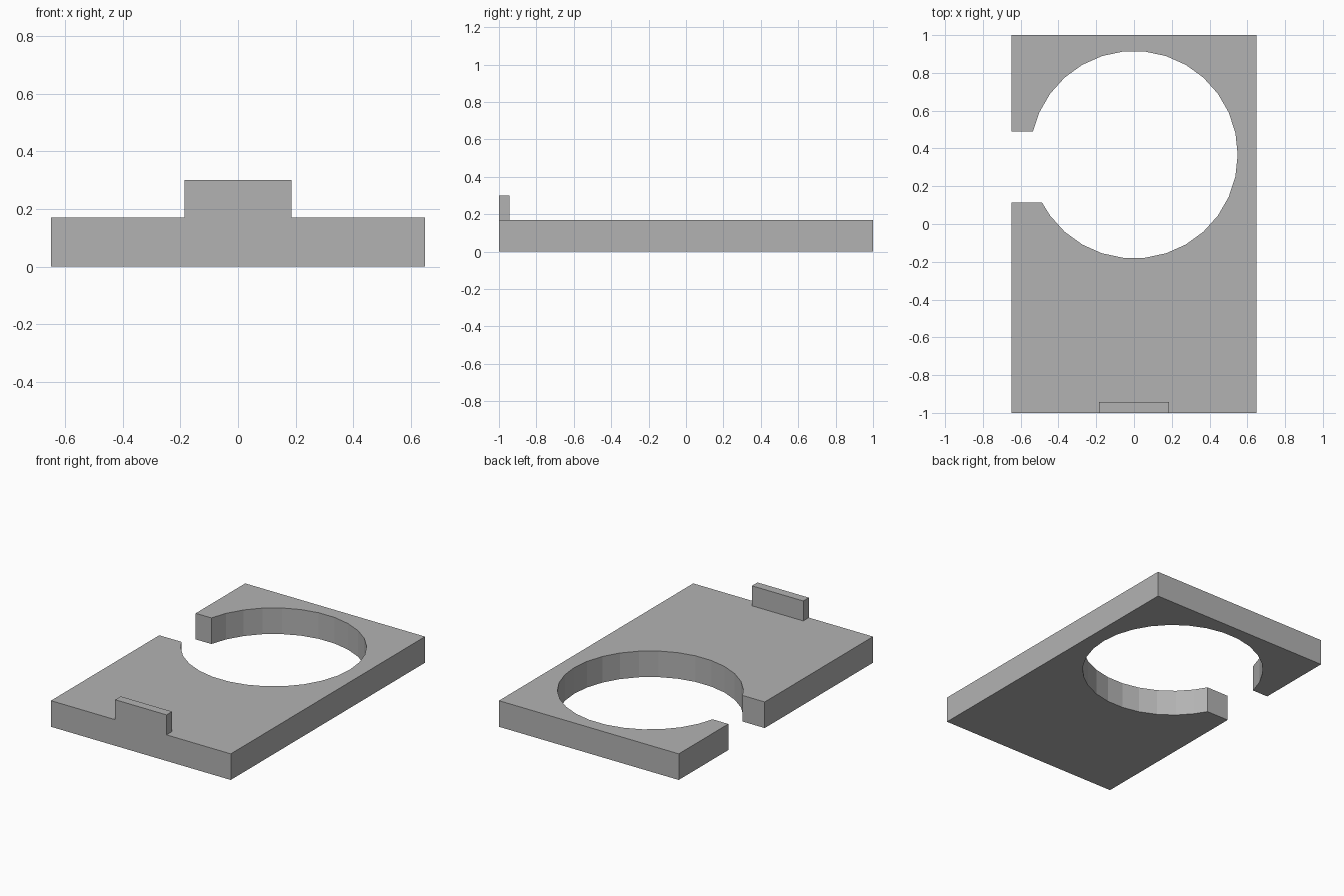
import bpy, bmesh
from math import sin, cos, radians, sqrt

if "Cube" in bpy.data.objects:
    bpy.data.objects.remove(bpy.data.objects["Cube"], do_unlink=True)

HALF_X, HALF_Y, THICK = 0.648, 1.0, 0.17
HOLE_Y, HOLE_R, HOLE_SIDES = 0.367, 0.549, 30
SLOT_LOW, SLOT_HIGH = 0.115, 0.49

grey = bpy.data.materials.new("plain_grey")
grey.use_nodes = True
grey.diffuse_color = (0.45, 0.45, 0.45, 1)
grey.node_tree.nodes["Principled BSDF"].inputs["Base Color"].default_value = grey.diffuse_color


def extrude_outline(name, outline, bottom, top):
    """Turn a flat outline into a solid slab between two heights."""
    bm = bmesh.new()
    face = bm.faces.new([bm.verts.new((x, y, bottom)) for x, y in outline])
    result = bmesh.ops.extrude_face_region(bm, geom=[face], use_keep_orig=True)
    raised = [g for g in result["geom"] if isinstance(g, bmesh.types.BMVert)]
    bmesh.ops.translate(bm, verts=raised, vec=(0, 0, top - bottom))
    bmesh.ops.recalc_face_normals(bm, faces=bm.faces)
    mesh = bpy.data.meshes.new(name)
    bm.to_mesh(mesh)
    bm.free()
    mesh.materials.append(grey)
    obj = bpy.data.objects.new(name, mesh)
    bpy.context.collection.objects.link(obj)
    return obj


def slot_corner(y):
    """Point where a slot wall meets the round hole."""
    return (-sqrt(HOLE_R ** 2 - (y - HOLE_Y) ** 2), y)


# Round hole, leaving out the points that fall inside the side slot
circle = [(HOLE_R * cos(radians(a)), HOLE_Y + HOLE_R * sin(radians(a)))
          for a in range(-180, 180, 360 // HOLE_SIDES)]
arc = [p for p in circle if p[0] > 0 or not SLOT_LOW <= p[1] <= SLOT_HIGH]

# Base plate with the hole open to the right side
outline = [(-HALF_X, SLOT_LOW), slot_corner(SLOT_LOW), *arc, slot_corner(SLOT_HIGH),
           (-HALF_X, SLOT_HIGH), (-HALF_X, HALF_Y), (HALF_X, HALF_Y),
           (HALF_X, -HALF_Y), (-HALF_X, -HALF_Y)]
extrude_outline("base_plate", outline, 0, THICK)

# Upright tab flush with the front edge
tab = [(-0.185, -HALF_Y), (0.185, -HALF_Y), (0.185, -0.943), (-0.185, -0.943)]
extrude_outline("front_tab", tab, THICK, 0.3)
